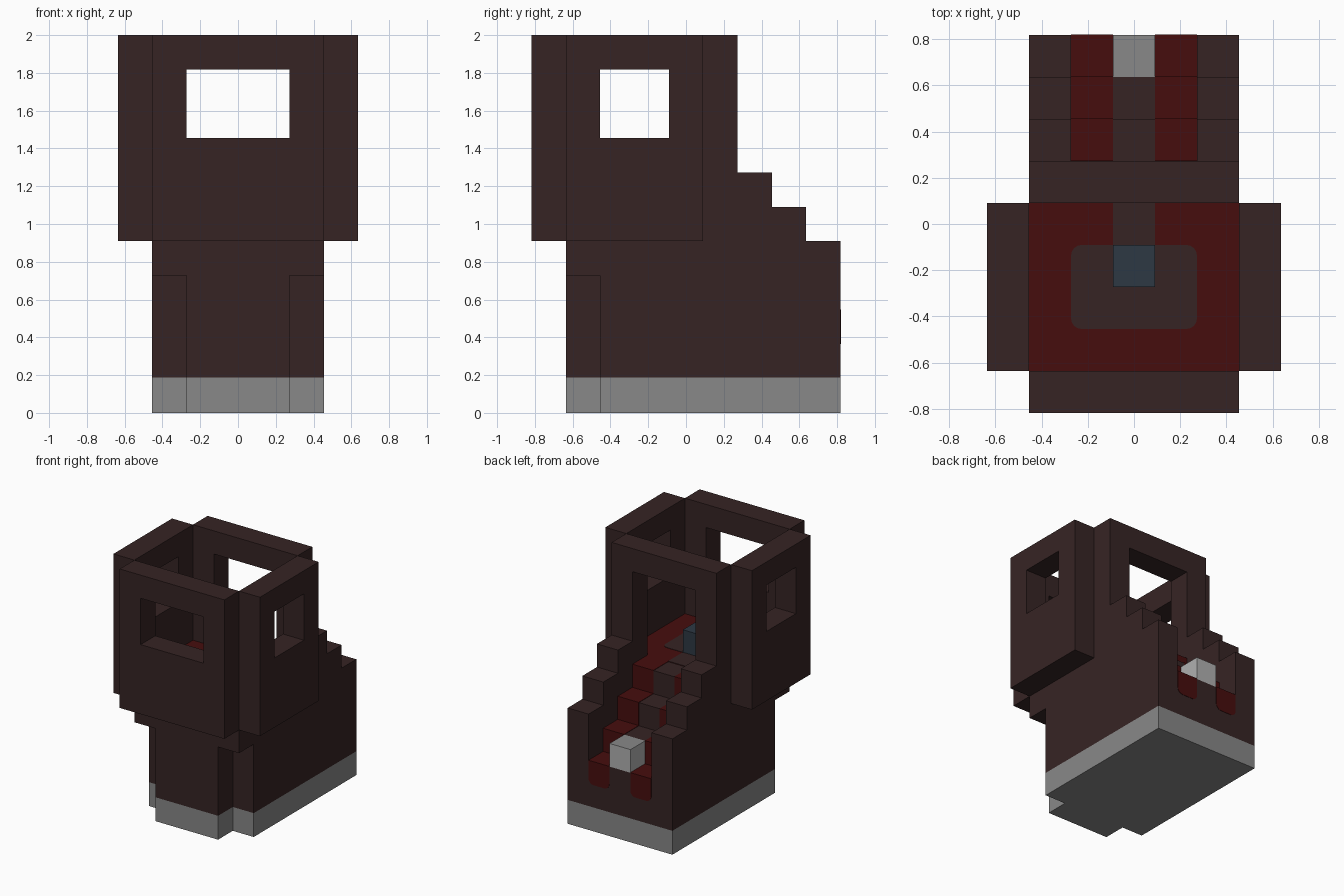
import bpy, bmesh, math

if "Cube" in bpy.data.objects:
    bpy.data.objects.remove(bpy.data.objects["Cube"], do_unlink=True)

U = 2 / 11      # one block
T = 0.015       # thickness of painted plates, in blocks
BASE = 1.03     # top of the stone footing, in blocks


def material(name, rgb):
    lin = [((c / 255 + 0.055) / 1.055) ** 2.4 for c in rgb] + [1]
    m = bpy.data.materials.new(name)
    m.use_nodes = True
    m.diffuse_color = lin
    m.node_tree.nodes["Principled BSDF"].inputs["Base Color"].default_value = lin
    return m


BROWN = material("dark brown", (54, 36, 36))
RED = material("deep red", (70, 13, 13))
GREY = material("stone grey", (136, 136, 136))
LIGHT = material("light grey", (176, 176, 176))
BLUE = material("slate blue", (45, 56, 68))


def solid(name, loops, axis, lo, hi, mat):
    """Extrude an outline (or an outline with a matching hole) along an axis."""
    bm = bmesh.new()
    rings = []
    for loop in loops:
        pair = []
        for t in (lo, hi):
            ring = []
            for p in loop:
                co = list(p)
                co.insert(axis, t)
                ring.append(bm.verts.new([c * U for c in co]))
            pair.append(ring)
        rings.append(pair)
        n = len(loop)
        for i in range(n):
            j = (i + 1) % n
            bm.faces.new((pair[0][i], pair[0][j], pair[1][j], pair[1][i]))
    for k in range(2):
        if len(loops) == 1:
            bm.faces.new(rings[0][k])
        else:
            outer, inner = rings[0][k], rings[1][k]
            for i in range(len(outer)):
                j = (i + 1) % len(outer)
                bm.faces.new((outer[i], outer[j], inner[j], inner[i]))
    bmesh.ops.recalc_face_normals(bm, faces=bm.faces)
    me = bpy.data.meshes.new(name)
    bm.to_mesh(me)
    bm.free()
    me.materials.append(mat)
    ob = bpy.data.objects.new(name, me)
    bpy.context.scene.collection.objects.link(ob)
    return ob


def rect(a0, a1, b0, b1):
    return [(a0, b0), (a1, b0), (a1, b1), (a0, b1)]


def box(name, x0, x1, y0, y1, z0, z1, mat):
    return solid(name, [rect(x0, x1, y0, y1)], 2, z0, z1, mat)


def rounded(a0, a1, b0, b1, r, round_top=True):
    pts = []
    corners = [(a1, b1, -1, -1), (a0, b1, 1, -1), (a0, b0, 1, 1), (a1, b0, -1, 1)]
    for q, (a, b, sa, sb) in enumerate(corners):
        if q < 2 and not round_top:
            pts.append((a, b))
            continue
        for s in range(5):
            ang = math.radians(90 * q + 22.5 * s)
            pts.append((a + sa * r + r * math.cos(ang), b + sb * r + r * math.sin(ang)))
    return pts


# Stone footing with notched front corners
half = [(2.5, 4.5), (2.5, -2.5), (1.5, -2.5), (1.5, -3.5)]
footprint = half + [(-x, y) for x, y in reversed(half)]
solid("footing", [footprint], 2, 0, BASE, GREY)

# Central core carrying the stairs and the floor
steps = [(4.5, 3), (3.5, 4), (2.5, 5), (1.5, 6)]   # outer edge y, tread z
core = [(-3.5, BASE), (4.5, BASE)]
for y, z in steps:
    core += [(y, z), (y - 1, z)]
core[-1] = (-3.5, 6)
solid("stair_core", [core], 0, -1.5, 1.5, BROWN)

# Side bodies with stepped banisters and the rear door jambs
flank = [(-2.5, BASE), (4.5, BASE)]
for y, z in steps[:3]:
    flank += [(y, z + 2), (y - 1, z + 2)]
flank += [(1.5, 11), (0.5, 11), (0.5, 6), (-3.5, 6), (-3.5, 4), (-2.5, 4)]
for side, s in (("left", 1), ("right", -1)):
    solid(side + "_flank", [flank], 0, s * 1.5, s * 2.5, BROWN)
    solid(side + "_wall", [rect(-3.5, 0.5, 5, 11), rect(-2.5, -0.5, 8, 10)],
          0, s * 2.5, s * 3.5, BROWN)
    # Red runners on treads and risers
    x0, x1 = sorted((s * 0.5, s * 1.5))
    for i, (y, z) in enumerate(steps):
        box(f"{side}_tread_runner_{i}", x0, x1, y - 1, y, z, z + T, RED)
        if i:
            box(f"{side}_riser_runner_{i}", x0, x1, y, y + T, z - 1, z + T, RED)
    solid(side + "_runner_drape", [rounded(x0, x1, 2, 3 + T, 0.25, False)],
          1, 4.5, 4.5 + T, RED)

# Front wall with window, lintel above the rear door
solid("front_wall", [rect(-2.5, 2.5, 5, 11), rect(-1.5, 1.5, 8, 10)],
      1, -4.5, -3.5, BROWN)
box("door_lintel", -1.5, 1.5, 0.5, 1.5, 10, 11, BROWN)

# Painted floor
box("floor_carpet", -2.5, 2.5, -3.5, 0.5, 6, 6 + T, RED)
solid("floor_patch", [rounded(-1.5, 1.5, -2.5, -0.5, 0.25)], 2, 6, 6 + 2 * T, BROWN)
box("floor_path", -0.5, 0.5, -0.5, 0.5, 6, 6 + 2 * T, BROWN)

# Blocks standing on the floor and the lowest step
box("floor_block", -0.5, 0.5, -1.5, -0.5, 6, 7, BLUE)
step_block = box("step_block", -0.5, 0.5, 3.5, 4.5, 3, 4, GREY)
step_block.data.materials.append(LIGHT)
for f in step_block.data.polygons:
    f.material_index = 0 if abs(f.normal.z) > 0.5 else 1
